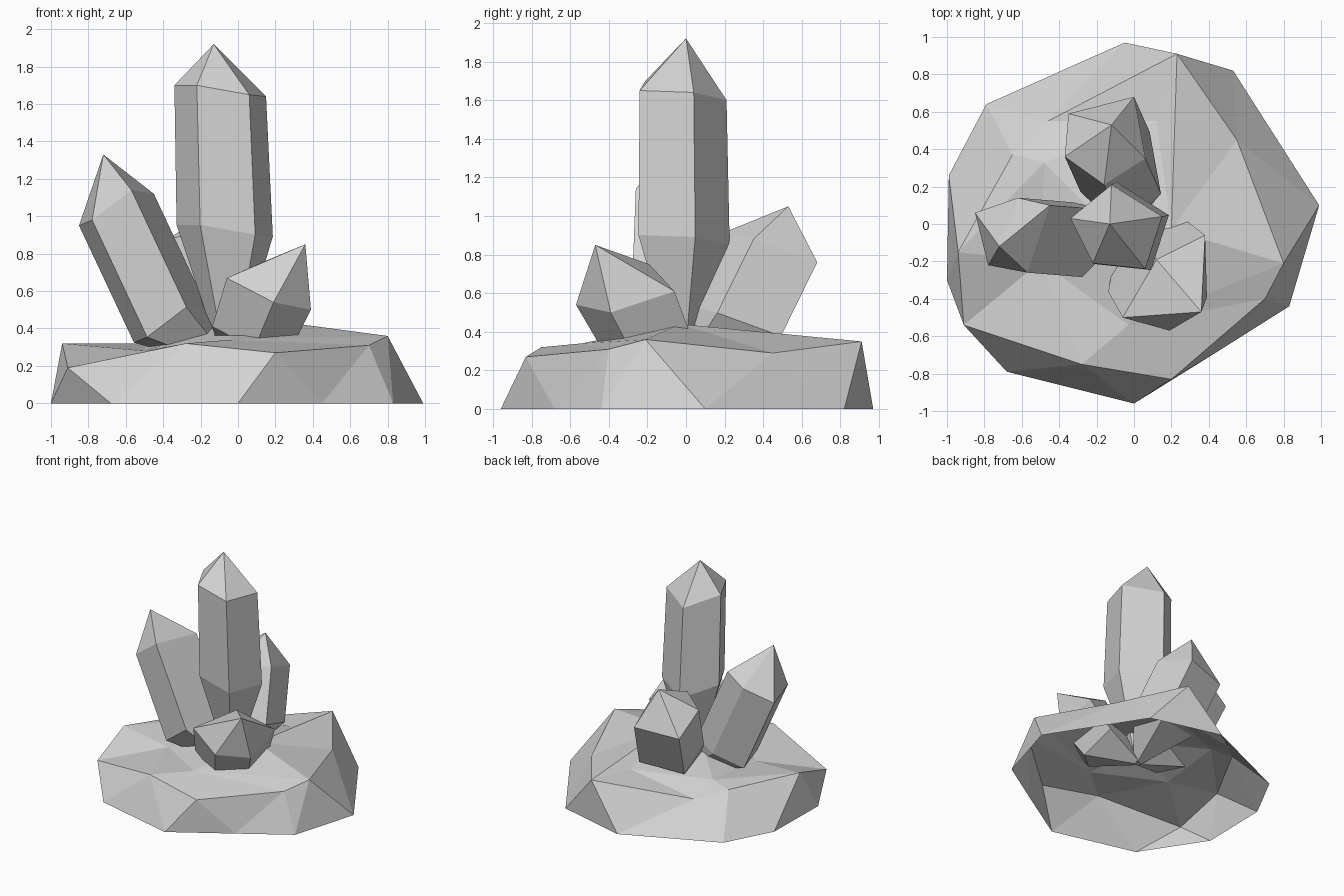
import bpy
import bmesh
import math
from mathutils import Vector

default_cube = bpy.data.objects.get("Cube")
if default_cube:
    bpy.data.objects.remove(default_cube, do_unlink=True)

# One plain grey stone material
stone = bpy.data.materials.new("stone_grey")
stone.use_nodes = True
stone.diffuse_color = (0.65, 0.65, 0.65, 1)
stone.node_tree.nodes["Principled BSDF"].inputs["Base Color"].default_value = stone.diffuse_color


def finish(bm, name):
    """Turn a bmesh into a flat-shaded stone object."""
    mesh = bpy.data.meshes.new(name)
    bm.to_mesh(mesh)
    bm.free()
    mesh.materials.append(stone)
    obj = bpy.data.objects.new(name, mesh)
    bpy.context.collection.objects.link(obj)
    return obj


def angle(vert):
    return math.atan2(vert.co.y, vert.co.x)


def stitch(bm, outer, inner):
    """Triangulate the band between two rings, walking counter-clockwise."""
    outer, inner = sorted(outer, key=angle), sorted(inner, key=angle)
    last_outer, last_inner = outer[-1], inner[-1]
    for vert in sorted(outer + inner, key=angle):
        if vert in outer:
            bm.faces.new((last_outer, vert, last_inner))
            last_outer = vert
        else:
            bm.faces.new((last_outer, vert, last_inner))
            last_inner = vert


def cap(bm, ring, tip):
    for i, vert in enumerate(ring):
        bm.faces.new((vert, ring[(i + 1) % len(ring)], tip))


# Rock base: ground outline, raised rim, inner hump and peak, open underneath
ground = [(0.83, -0.44), (0.99, 0.1), (0.53, 0.82), (-0.05, 0.97), (-0.79, 0.64),
          (-0.99, 0.26), (-1, -0.3), (-0.68, -0.79), (0, -0.96), (0.45, -0.68)]
rim = [(0.8, -0.21, 0.36), (0.55, 0.45, 0.29), (0.23, 0.91, 0.35), (-0.46, 0.55, 0.24),
       (-0.65, 0.37, 0.3), (-0.94, -0.15, 0.32), (-0.91, -0.54, 0.19),
       (-0.28, -0.75, 0.32), (0.2, -0.83, 0.27), (0.7, -0.4, 0.31)]
hump = [(0.2, -0.03, 0.44), (0.12, 0.55, 0.33), (-0.48, 0.33, 0.32),
        (-0.5, -0.2, 0.28), (-0.03, -0.54, 0.34)]

bm = bmesh.new()
ground_ring = [bm.verts.new((x, y, 0)) for x, y in ground]
rim_ring = [bm.verts.new(p) for p in rim]
hump_ring = [bm.verts.new(p) for p in hump]
stitch(bm, ground_ring, rim_ring)
stitch(bm, rim_ring, hump_ring)
cap(bm, hump_ring, bm.verts.new((-0.1, -0.05, 0.41)))
bmesh.ops.recalc_face_normals(bm, faces=bm.faces)
if sum(face.normal.z for face in bm.faces) < 0:
    bmesh.ops.reverse_faces(bm, faces=bm.faces)
finish(bm, "rock_base")

ROOT = Vector((-0.05, -0.02, 0.2))


def crystal(name, tip, shoulder, waist, girth):
    """Five-sided crystal: pointed tip, shoulder ring, waist ring, narrow root."""
    bm = bmesh.new()
    points = [Vector(p) for p in shoulder]
    centre = sum(points, Vector()) / len(points)
    rings = [[bm.verts.new(p) for p in points]]
    for middle, scale in ((Vector(waist), girth), (ROOT, 0.12)):
        rings.append([bm.verts.new(middle + (p - centre) * scale) for p in points])
    for upper, lower in zip(rings, rings[1:]):
        for i in range(len(upper)):
            j = (i + 1) % len(upper)
            bm.faces.new((upper[i], lower[i], lower[j], upper[j]))
    cap(bm, rings[0], bm.verts.new(tip))
    bm.faces.new(rings[-1])
    bmesh.ops.recalc_face_normals(bm, faces=bm.faces)
    return finish(bm, name)


# Crystal cluster growing from the shared root
crystal("tall_crystal", (-0.13, 0, 1.92),
        [(-0.12, 0.21, 1.6), (-0.34, 0.03, 1.7), (-0.22, -0.21, 1.7),
         (0.06, -0.24, 1.65), (0.15, 0.04, 1.64)],
        waist=(-0.07, -0.03, 0.91), girth=1.05)
crystal("side_crystal", (-0.72, -0.12, 1.33),
        [(-0.85, 0.06, 0.95), (-0.78, -0.22, 0.98), (-0.57, -0.26, 1.14),
         (-0.45, 0.1, 1.12), (-0.62, 0.14, 1.04)],
        waist=(-0.36, -0.06, 0.42), girth=1)
crystal("back_crystal", (-0.12, 0.53, 1.05),
        [(0, 0.68, 0.76), (-0.35, 0.59, 0.72), (-0.37, 0.36, 0.88),
         (-0.16, 0.21, 0.92), (0.06, 0.35, 0.88)],
        waist=(-0.08, 0.25, 0.45), girth=1)
crystal("front_crystal", (0.36, -0.47, 0.85),
        [(-0.06, -0.5, 0.67), (0.19, -0.57, 0.54), (0.39, -0.39, 0.5),
         (0.38, -0.06, 0.61), (0.12, -0.19, 0.75)],
        waist=(0.1, -0.22, 0.36), girth=0.9)
